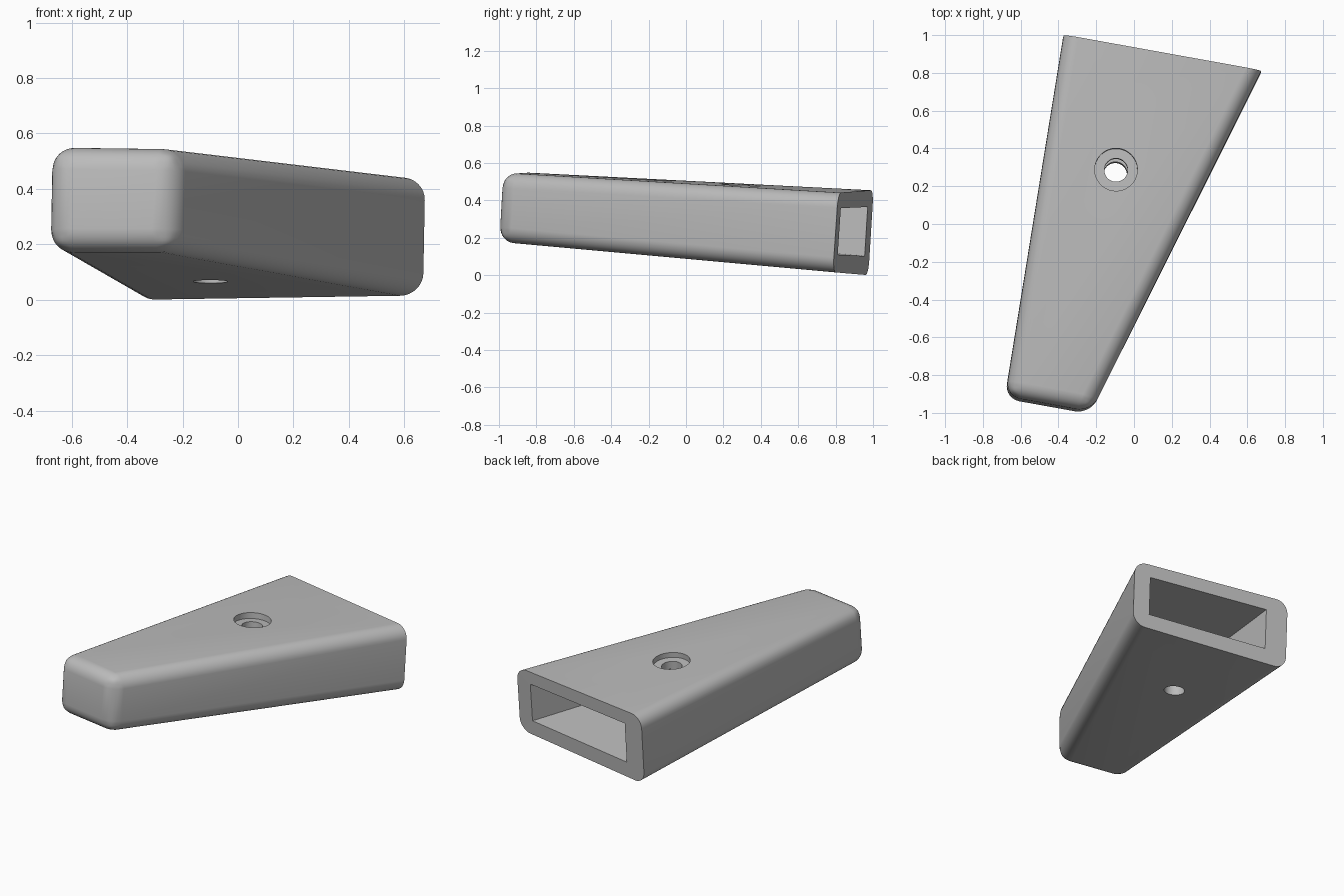
import bpy, bmesh
from mathutils import Vector

cube = bpy.data.objects.get("Cube")
if cube:
    bpy.data.objects.remove(cube)

grey = bpy.data.materials.new("plain grey")
grey.use_nodes = True
grey.diffuse_color = (0.5, 0.5, 0.5, 1)
grey.node_tree.nodes["Principled BSDF"].inputs["Base Color"].default_value = (0.5, 0.5, 0.5, 1)

# Unrounded corners of the tapered body, keyed by (side, end, level)
CORNERS = {
    (0, 0, 0): Vector((-0.687, -0.93, 0.178)),
    (1, 0, 0): Vector((-0.235, -1.01, 0.178)),
    (0, 0, 1): Vector((-0.68, -0.905, 0.553)),
    (1, 0, 1): Vector((-0.225, -0.99, 0.547)),
    (0, 1, 0): Vector((-0.378, 0.975, 0.0)),
    (1, 1, 0): Vector((0.667, 0.785, 0.016)),
    (0, 1, 1): Vector((-0.372, 1.003, 0.455)),
    (1, 1, 1): Vector((0.675, 0.814, 0.44)),
}


def blend(u, v, w):
    """Point inside the body from width, length and height fractions."""
    total = Vector()
    for (a, b, c), p in CORNERS.items():
        total += p * (u if a else 1 - u) * (v if b else 1 - v) * (w if c else 1 - w)
    return total


def finish(name, bm):
    bmesh.ops.recalc_face_normals(bm, faces=bm.faces)
    mesh = bpy.data.meshes.new(name)
    bm.to_mesh(mesh)
    bm.free()
    mesh.materials.append(grey)
    obj = bpy.data.objects.new(name, mesh)
    bpy.context.collection.objects.link(obj)
    return obj


def block(bm, front, back):
    """Six-sided block between two rings of four points."""
    f = [bm.verts.new(p) for p in front]
    b = [bm.verts.new(p) for p in back]
    bm.faces.new(f)
    back_face = bm.faces.new(b)
    for i in range(4):
        j = (i + 1) % 4
        bm.faces.new((f[i], f[j], b[j], b[i]))
    return back_face


def ring(v, left=0.0, right=0.0, low=0.0, high=0.0):
    """Cross-section of the body inset by wall thicknesses."""
    width = 0.46 + 0.6 * v
    height = 0.375 + 0.075 * v
    u0, u1 = left / width, 1 - right / width
    w0, w1 = low / height, 1 - high / height
    return [blend(u, v, w) for u, w in ((u0, w0), (u1, w0), (u1, w1), (u0, w1))]


def cut(target, cutter):
    mod = target.modifiers.new("cut", "BOOLEAN")
    mod.operation = "DIFFERENCE"
    mod.solver = "EXACT"
    mod.object = cutter
    cutter.hide_render = True
    bpy.context.view_layer.objects.active = target
    bpy.ops.object.modifier_apply(modifier=mod.name)
    bpy.data.objects.remove(cutter)


def drill(target, centre, radius, top, bottom):
    """Cut a round hole along the body's leaning upright axis."""
    axis = Vector((0.011, 0.066, 1)).normalized()
    bm = bmesh.new()
    bmesh.ops.create_cone(bm, cap_ends=True, segments=48, radius1=radius,
                          radius2=radius, depth=top - bottom)
    turn = axis.to_track_quat("Z", "Y")
    for vert in bm.verts:
        vert.co = turn @ vert.co + centre + axis * (top + bottom) / 2
    cut(target, finish("hole_cutter", bm))


# Tapered body, rounded everywhere but around the flat open end
bm = bmesh.new()
back_face = block(bm, ring(0), ring(1))
rounded = [e for e in bm.edges if e not in back_face.edges[:]]
bmesh.ops.bevel(bm, geom=rounded, offset=0.08, segments=8, profile=0.5,
                affect="EDGES", clamp_overlap=True)
body = finish("tapered_body", bm)

# Hollow following the outer walls
walls = dict(left=0.145, right=0.11, low=0.1, high=0.088)
bm = bmesh.new()
block(bm, ring(0.06, **walls), ring(1.02, **walls))
cut(body, finish("hollow_cutter", bm))

# Two counterbored holes through top and bottom
for spot in (Vector((-0.033, 0.63, 0.464)), Vector((-0.095, 0.288, 0.482))):
    drill(body, spot, 0.113, 0.1, -0.035)
    drill(body, spot, 0.062, 0.1, -0.7)

# Smooth fillets with crisp rims
bpy.ops.object.select_all(action="DESELECT")
body.select_set(True)
bpy.context.view_layer.objects.active = body
bpy.ops.object.shade_smooth_by_angle(angle=0.52)
